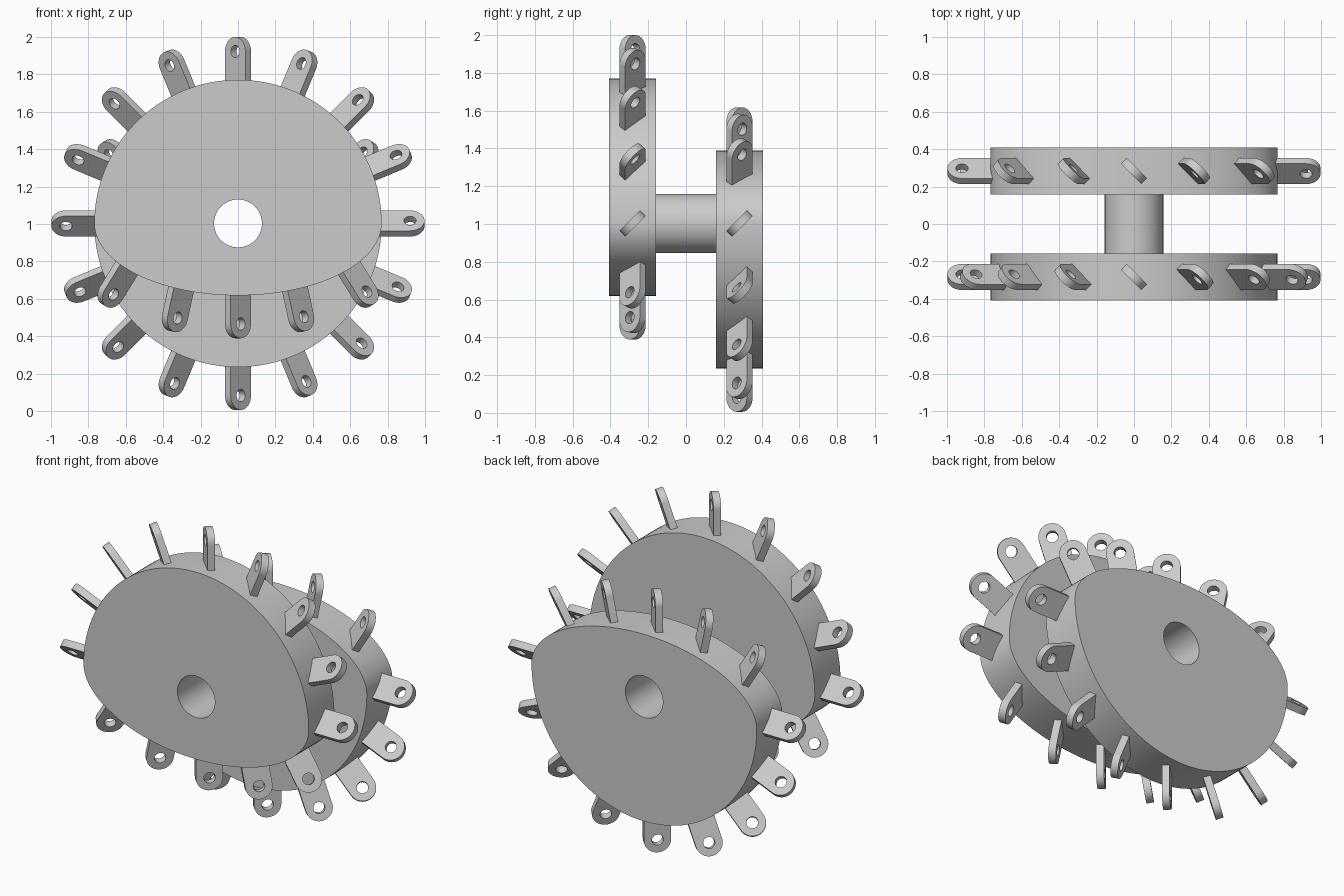
import bpy
from math import sin, cos, pi, radians
from mathutils import Vector, Matrix

cube = bpy.data.objects.get("Cube")
if cube:
    bpy.data.objects.remove(cube, do_unlink=True)

CENTER_Z = 1.003
R, DROP = 0.768, 0.385          # round half radius, flattened half height
BORE, HUB = 0.128, 0.157
CAM_Y, CAM_T = 0.283, 0.25
TAB_W, TAB_T, TAB_OUT, TAB_IN = 0.154, 0.043, 0.229, 0.08

grey = bpy.data.materials.new("plain grey")
grey.use_nodes = True
GREY = (0.6, 0.6, 0.6, 1)
grey.diffuse_color = GREY
grey.node_tree.nodes["Principled BSDF"].inputs["Base Color"].default_value = GREY


def arc(r, start, end, n, x=0, y=0):
    return [(x + r * cos(start + (end - start) * i / n),
             y + r * sin(start + (end - start) * i / n)) for i in range(n + 1)]


def circle(r, n, x=0, y=0):
    return arc(r, 0, 2 * pi, n, x, y)[:-1]


def plate(name, loops, depth):
    """Extruded flat outline; inner loops become holes."""
    curve = bpy.data.curves.new(name, "CURVE")
    curve.dimensions, curve.fill_mode = "2D", "BOTH"
    curve.extrude = depth / 2
    for loop in loops:
        spline = curve.splines.new("POLY")
        spline.points.add(len(loop) - 1)
        for point, (x, y) in zip(spline.points, loop):
            point.co = (x, y, 0, 1)
        spline.use_cyclic_u = True
    obj = bpy.data.objects.new(name, curve)
    bpy.context.collection.objects.link(obj)
    obj.data.materials.append(grey)
    bpy.ops.object.select_all(action="DESELECT")
    bpy.context.view_layer.objects.active = obj
    obj.select_set(True)
    bpy.ops.object.convert(target="MESH")
    obj = bpy.context.object
    bpy.ops.object.shade_smooth_by_angle(angle=radians(30))
    return obj


def frame(loc, across, up):
    """Transform with local x, y along the two given directions."""
    m = Matrix((across, up, across.cross(up))).transposed().to_4x4()
    m.translation = loc
    return m


def copy(obj, name):
    new = obj.copy()
    new.name = name
    bpy.context.collection.objects.link(new)
    return new


# Cam discs: half circle joined to a flattened half ellipse, with a bore
outline = arc(R, 0, pi, 64) + [(R * cos(a), DROP * sin(a))
                               for a in (pi + pi * i / 64 for i in range(1, 64))]
front_cam = plate("front_cam", [outline, circle(BORE, 48)], CAM_T)
back_cam = copy(front_cam, "back_cam")

# Hollow shaft between the discs
shaft = plate("shaft", [circle(HUB, 64), circle(BORE, 48)], 2 * CAM_Y - CAM_T + 0.004)
shaft.matrix_world = frame(Vector((0, 0, CENTER_Z)), Vector((1, 0, 0)), Vector((0, 0, 1)))

# Rounded tab with an eyelet; local y points outward from the rim
half = TAB_W / 2
eye_y = TAB_OUT - half
tab_outline = [(-half, -TAB_IN), (half, -TAB_IN)] + arc(half, 0, pi, 20, 0, eye_y)
tab = plate("tab", [tab_outline, circle(0.033, 20, 0, eye_y)], TAB_T)

# Rim stations (x, z) and outward normals, evenly spaced along the outline
stations = []
for i in range(9):
    a = pi * i / 8
    stations.append((Vector((R * cos(a), 0, R * sin(a))), Vector((cos(a), 0, sin(a)))))
for deg in (39, 66.6, 90, 113.4, 141):
    a = -radians(deg)
    stations.append((Vector((R * cos(a), 0, DROP * sin(a))),
                     Vector((DROP * cos(a), 0, R * sin(a))).normalized()))

# Place both discs with their tabs; the back one is turned half way round
for side, cam, y, turn in (("front", front_cam, -CAM_Y, 1), ("back", back_cam, CAM_Y, -1)):
    middle = Vector((0, y, CENTER_Z))
    cam.matrix_world = frame(middle, Vector((turn, 0, 0)), Vector((0, 0, turn)))
    for i, (pos, normal) in enumerate(stations):
        out = normal * turn
        tangent = Vector((out.z, 0, -out.x))
        across = (tangent + Vector((0, -1, 0))).normalized()
        piece = copy(tab, f"{side}_tab_{i + 1}")
        piece.matrix_world = frame(middle + pos * turn, across, out)
bpy.data.objects.remove(tab, do_unlink=True)
